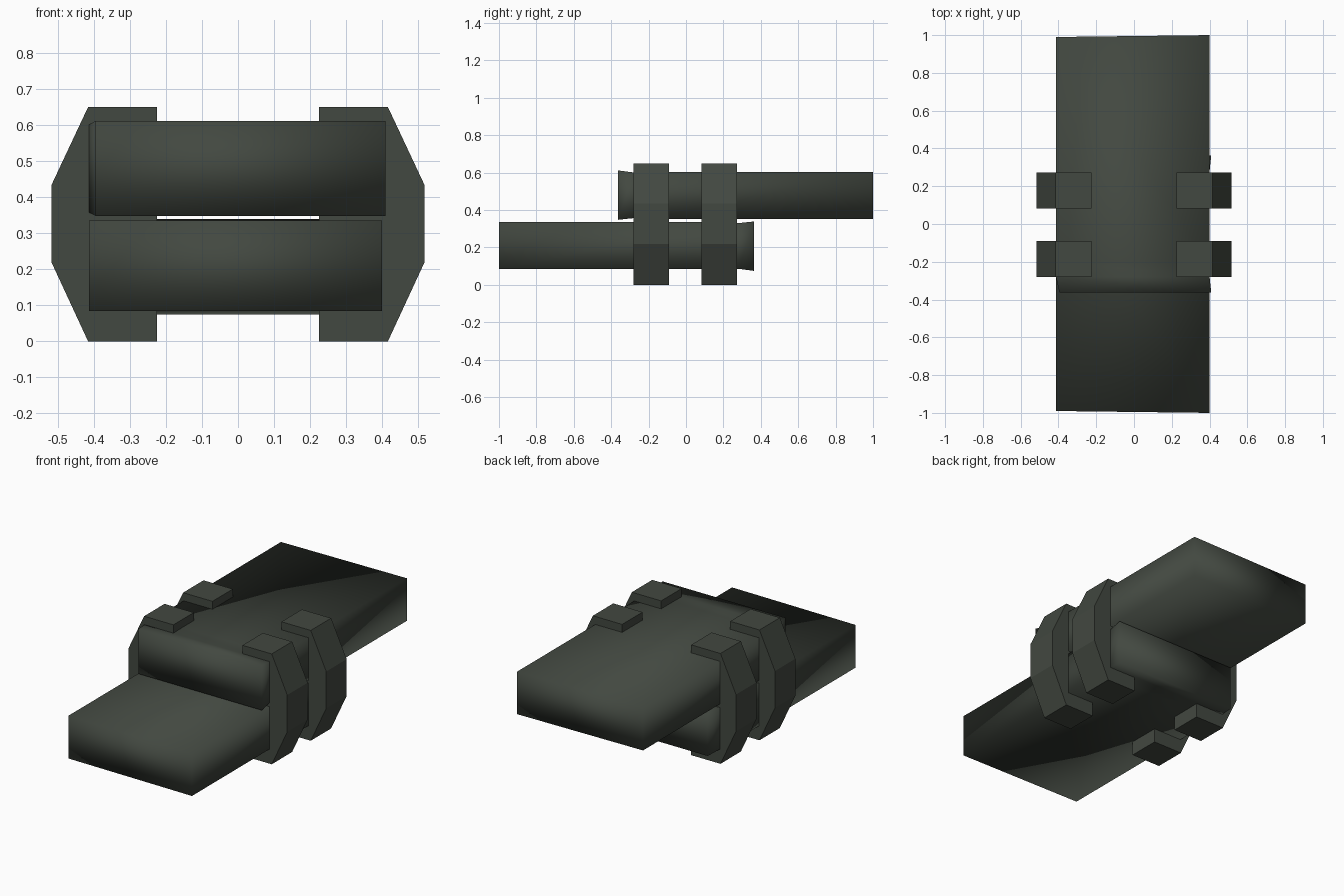
import bpy

if "Cube" in bpy.data.objects:
    bpy.data.objects.remove(bpy.data.objects["Cube"])

green = bpy.data.materials.new("dark grey green")
green.diffuse_color = (0.055, 0.065, 0.052, 1)
green.use_nodes = True
green.node_tree.nodes["Principled BSDF"].inputs["Base Color"].default_value = green.diffuse_color


def loft(name, rings, smooth):
    """Join matching vertex rings into a closed solid."""
    n = len(rings[0])
    verts = [v for r in rings for v in r]
    faces = [tuple(range(n)), tuple(range(len(verts) - n, len(verts)))[::-1]]
    for k in range(len(rings) - 1):
        for i in range(n):
            j = (i + 1) % n
            faces.append((k * n + i, (k + 1) * n + i, (k + 1) * n + j, k * n + j))
    mesh = bpy.data.meshes.new(name)
    mesh.from_pydata(verts, [], faces)
    ob = bpy.data.objects.new(name, mesh)
    bpy.context.collection.objects.link(ob)
    mesh.materials.append(green)
    # consistent outward normals
    import bmesh
    bm = bmesh.new()
    bm.from_mesh(mesh)
    bmesh.ops.recalc_face_normals(bm, faces=bm.faces)
    bm.to_mesh(mesh)
    bm.free()
    for p in mesh.polygons:
        p.use_smooth = smooth
    return ob


# Strap stations: y, skew of y, left x, right x, bottom z, top z
stations = [(-0.363, 0.0, -0.395, 0.409, 0.348, 0.612),
            (-0.28, 0.0, -0.413, 0.40, 0.357, 0.601),
            (-0.20, 0.0, -0.413, 0.40, 0.352, 0.603),
            (0.995, 0.005, -0.413, 0.40, 0.352, 0.603)]


def strap(name, flip):
    rings = []
    for y, s, x0, x1, z0, z1 in stations:
        ring = [(x0, y - s, z0), (x1, y + s, z0), (x1, y + s, z1), (x0, y - s, z1)]
        if flip:  # half turn about the long x axis between the straps
            ring = [(x, -b, 0.687 - z) for x, b, z in ring]
        rings.append(ring)
    loft(name, rings, True)


strap("upper_strap", False)
strap("lower_strap", True)

# Four faceted clips gripping the strap edges
profile = [(0.225, 0.0), (0.416, 0.0), (0.517, 0.218),
           (0.517, 0.435), (0.416, 0.65), (0.225, 0.65)]
for row, y0, y1 in (("front", -0.28, -0.09), ("back", 0.083, 0.273)):
    for side, sx in (("left", -1), ("right", 1)):
        loft(f"{row}_{side}_clip",
             [[(sx * x, y, z) for x, z in profile] for y in (y0, y1)], False)
